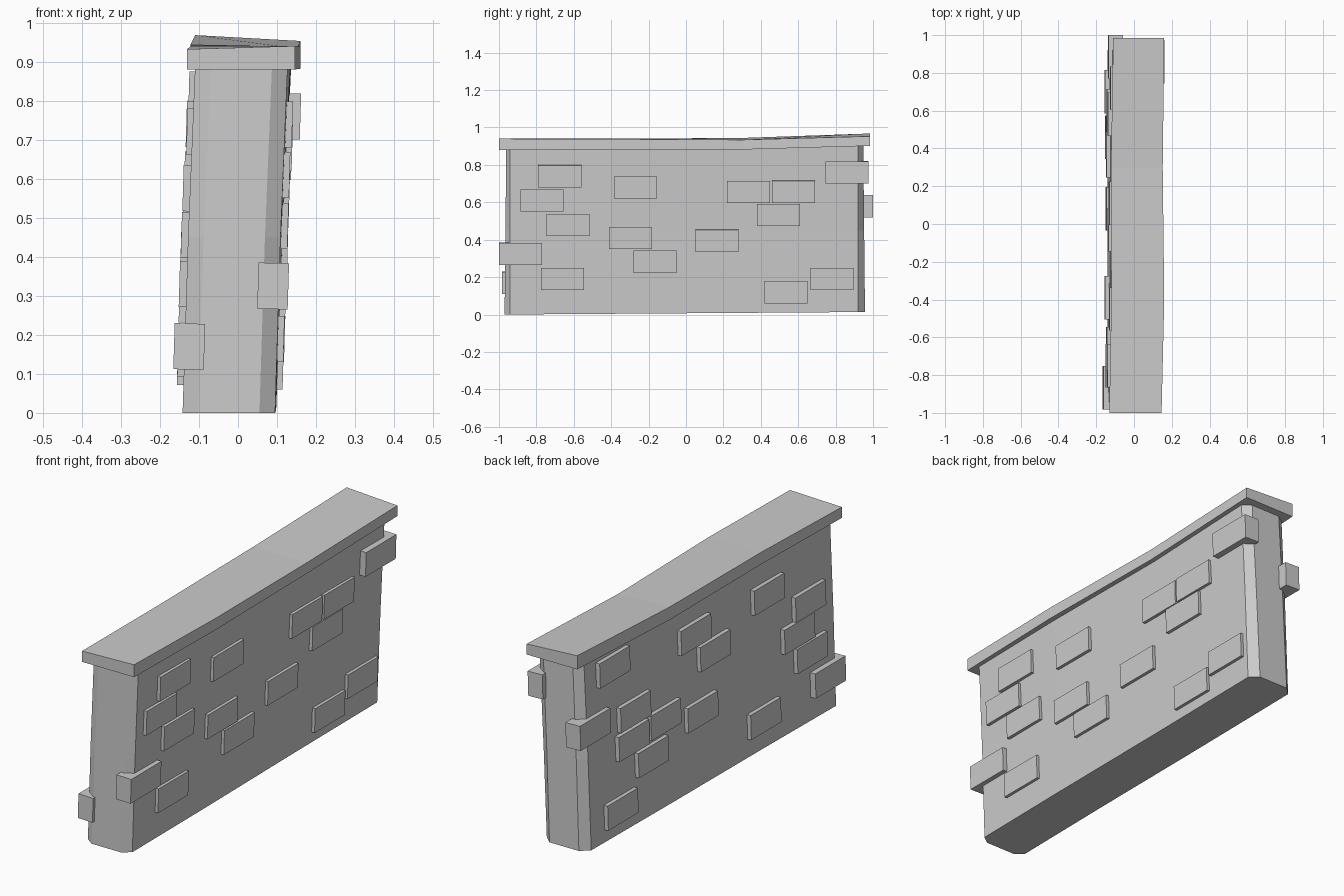
import bpy, bmesh, math
from mathutils import Matrix

if "Cube" in bpy.data.objects:
    bpy.data.objects.remove(bpy.data.objects["Cube"])


def loft(name, rings):
    """Join equal-length point rings into a capped solid."""
    bm = bmesh.new()
    vs = [[bm.verts.new(p) for p in r] for r in rings]
    n = len(vs[0])
    for a, b in zip(vs, vs[1:]):
        for i in range(n):
            j = (i + 1) % n
            bm.faces.new((a[i], a[j], b[j], b[i]))
    bm.faces.new(vs[0][::-1])
    bm.faces.new(vs[-1])
    bmesh.ops.recalc_face_normals(bm, faces=bm.faces[:])
    me = bpy.data.meshes.new(name)
    bm.to_mesh(me)
    bm.free()
    ob = bpy.data.objects.new(name, me)
    bpy.context.collection.objects.link(ob)
    return ob


# Slightly bent, leaning wall with chamfered corners
BEND = [(-0.94, 0.0), (-0.4, 0.008), (0.3, 0.003), (0.92, 0.01)]
LEAN = [(0.0, 0.0), (0.45, 0.014), (0.91, 0.033)]
XL, XR, CH = -0.142, 0.095, 0.04


def interp(table, t):
    for (a, u), (b, v) in zip(table, table[1:]):
        if t <= b:
            return u + (v - u) * (max(t, a) - a) / (b - a)
    return table[-1][1]


def shift(y, z):
    return interp(LEAN, z) + interp(BEND, y) * (0.3 + 0.7 * z)


def wall_ring(z):
    ys = [b[0] for b in BEND]
    e = 0.01 * z
    pts = [(XR, y) for y in ys] + [(XR - CH, 0.957 - e), (XL + CH, 0.957 - e)]
    pts += [(XL, y) for y in reversed(ys)] + [(XL + CH, -0.97 + e), (XR - CH, -0.97 + e)]
    base = 0.007 if z == 0 else 0
    return [(x + shift(y, z), y, z + base * (y + 0.97)) for x, y in pts]


loft("wall", [wall_ring(z) for z, _ in LEAN])

# Warped coping stone: y, left x, right x, bottom z, top left z, top right z
CAP = [(-1.0, -0.131, 0.146, 0.880, 0.932, 0.940),
       (-0.4, -0.120, 0.160, 0.882, 0.940, 0.938),
       (0.3, -0.122, 0.152, 0.882, 0.944, 0.934),
       (0.985, -0.110, 0.160, 0.902, 0.968, 0.953)]
loft("coping", [[(l, y, b), (r, y, b), (r, y, tr), (l, y, tl)]
                for y, l, r, b, tl, tr in CAP])


# Raised bricks
def brick(name, x, y, z, thick):
    bm = bmesh.new()
    m = (Matrix.Translation((x, y, z)) @ Matrix.Rotation(0.03, 4, 'Y')
         @ Matrix.Diagonal((thick, 0.23, 0.118, 1)))
    bmesh.ops.create_cube(bm, size=1, matrix=m)
    me = bpy.data.meshes.new(name)
    bm.to_mesh(me)
    bm.free()
    bpy.context.collection.objects.link(bpy.data.objects.new(name, me))


RIGHT = [(-0.675, 0.74), (-0.77, 0.61), (-0.63, 0.48), (-0.66, 0.19),
         (-0.27, 0.68), (-0.297, 0.41), (-0.165, 0.283), (0.335, 0.655),
         (0.575, 0.657), (0.495, 0.533), (0.165, 0.395), (0.535, 0.12),
         (0.78, 0.19)]
LEFT = [(0.72, 0.815), (0.11, 0.74), (-0.03, 0.61), (-0.45, 0.72),
        (-0.75, 0.575), (-0.66, 0.455), (-0.75, 0.33), (0.58, 0.55),
        (0.36, 0.43), (0.6, 0.42), (0.46, 0.29), (0.08, 0.36),
        (-0.39, 0.15), (0.7, 0.13)]
for i, (y, z) in enumerate(RIGHT):
    brick(f"right_brick_{i}", XR + shift(y, z) - 0.015, y, z, 0.06)
for i, (y, z) in enumerate(LEFT):
    brick(f"left_brick_{i}", XL + shift(y, z) + 0.01, y, z, 0.06)

# Corner bricks sticking out past the wall ends
CORNERS = [(0.09, -0.885, 0.325), (0.121, 0.86, 0.76),
           (-0.125, -0.868, 0.17), (-0.098, 0.885, 0.58)]
for i, (x, y, z) in enumerate(CORNERS):
    brick(f"corner_brick_{i}", x, y, z, 0.078)
